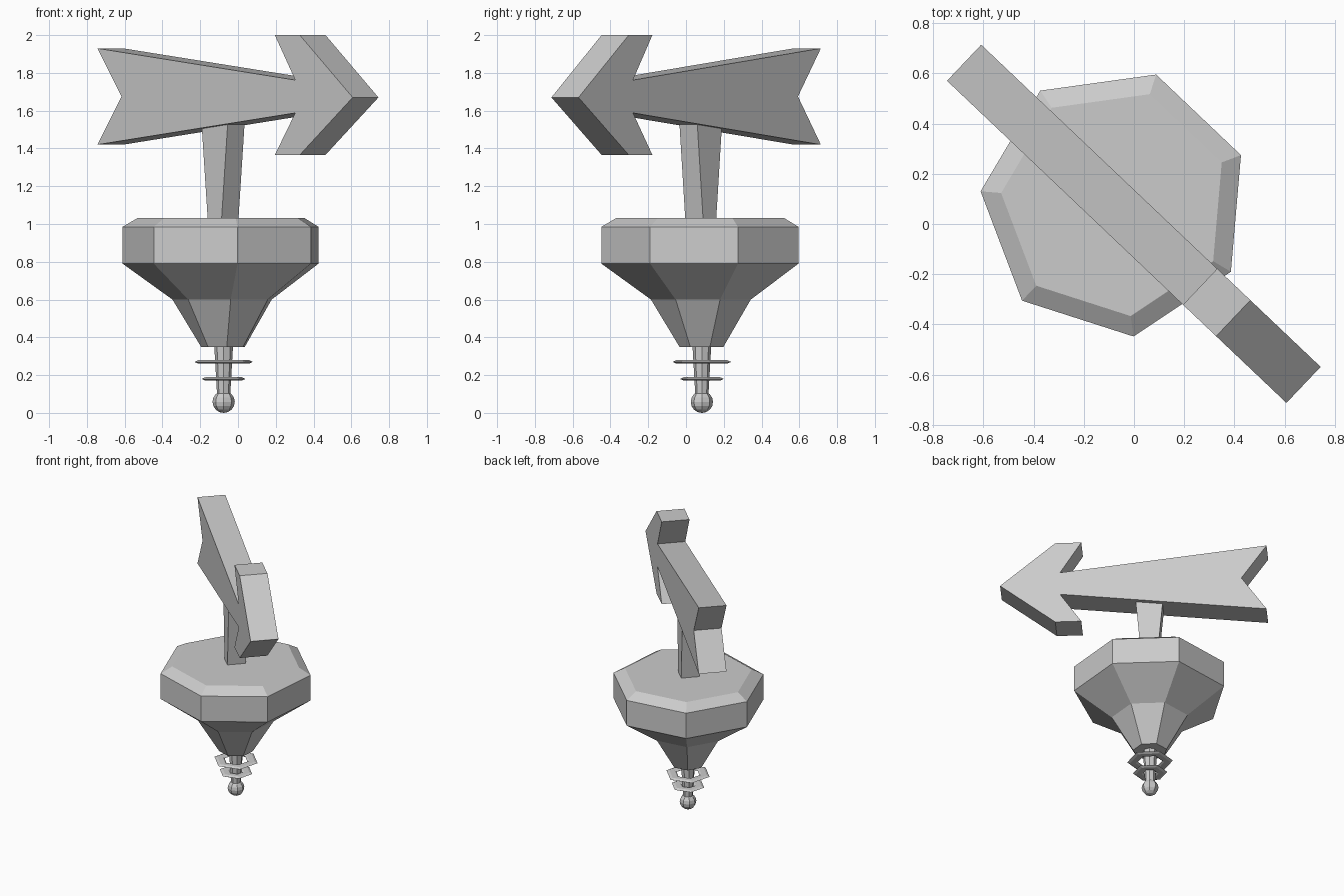
import bpy, bmesh, math
from mathutils import Matrix, Vector

if "Cube" in bpy.data.objects:
    bpy.data.objects.remove(bpy.data.objects["Cube"])

AX, AY = -0.076, 0.084          # vertical axis of the body
ARROW = math.radians(-43.5)     # heading of the arrow


def finish(bm, name):
    bmesh.ops.recalc_face_normals(bm, faces=bm.faces)
    me = bpy.data.meshes.new(name)
    bm.to_mesh(me)
    bm.free()
    ob = bpy.data.objects.new(name, me)
    bpy.context.collection.objects.link(ob)
    return ob


def lathe(name, profile, sides, start_deg, closed=False):
    """Faceted turning of (radius, z) points; closed makes a ring."""
    bm = bmesh.new()
    loops = []
    for r, z in profile:
        loops.append([bm.verts.new((AX + r * math.cos(a), AY + r * math.sin(a), z))
                      for a in (math.radians(start_deg) + math.tau * i / sides
                                for i in range(sides))])
    pairs = list(zip(loops, loops[1:]))
    if closed:
        pairs.append((loops[-1], loops[0]))
    else:
        bm.faces.new(loops[0])
        bm.faces.new(loops[-1])
    for a, b in pairs:
        for i in range(sides):
            j = (i + 1) % sides
            bm.faces.new((a[i], a[j], b[j], b[i]))
    return finish(bm, name)


# seven-sided body with chamfered rim and tapering underside
lathe("body", [(0.12, 0.35), (0.272, 0.60), (0.537, 0.79),
               (0.537, 0.985), (0.455, 1.033)], 7, -82.1)

# finial spindle and ball
lathe("finial_spindle", [(0.034, 0.08), (0.05, 0.36)], 8, 0)
ball = [(0.058 * math.sin(math.pi * k / 8) + 0.001,
         0.058 - 0.058 * math.cos(math.pi * k / 8)) for k in range(9)]
lathe("finial_ball", ball, 8, 0)

# thin loose rings round the spindle
for name, r, z in (("upper_ring", 0.16, 0.27), ("lower_ring", 0.12, 0.18)):
    lathe(name, [(r, z), (r - 0.02, z + 0.009), (r - 0.06, z + 0.009),
                 (r - 0.075, z), (r - 0.06, z - 0.009), (r - 0.02, z - 0.009)],
          6, 15, closed=True)

# post, widening upward along the arrow
bm = bmesh.new()
bmesh.ops.create_cube(bm, size=2)
for v in bm.verts:
    top = v.co.z > 0
    v.co = Vector((v.co.x * (0.096 if top else 0.05), v.co.y * 0.065,
                   1.54 if top else 1.02))
bm.transform(Matrix.Translation((AX - 0.003, AY - 0.006, 0)) @ Matrix.Rotation(ARROW, 4, 'Z'))
finish(bm, "post")

# arrow: half profile mirrored about its centre line, then extruded
half = [(0.363, 0.317), (0.512, 0.087), (-0.933, 0.255)]
lower = [(u, -h) for u, h in reversed(half)]
outline = [(0.931, -0.005)] + half + [(-0.757, 0)] + lower
# barb tips are squared off toward the point
outline.insert(1, (0.545, 0.317))
outline.append((0.545, -0.317))
bm = bmesh.new()
face = bm.faces.new([bm.verts.new((u, -0.099, 1.683 + h - (0.008 if abs(h) < 0.3 else 0)))
                     for u, h in outline])
ext = bmesh.ops.extrude_face_region(bm, geom=[face])
bmesh.ops.translate(bm, vec=(0, 0.198, 0),
                    verts=[g for g in ext["geom"] if isinstance(g, bmesh.types.BMVert)])
bm.transform(Matrix.Rotation(ARROW, 4, 'Z'))
finish(bm, "arrow")
